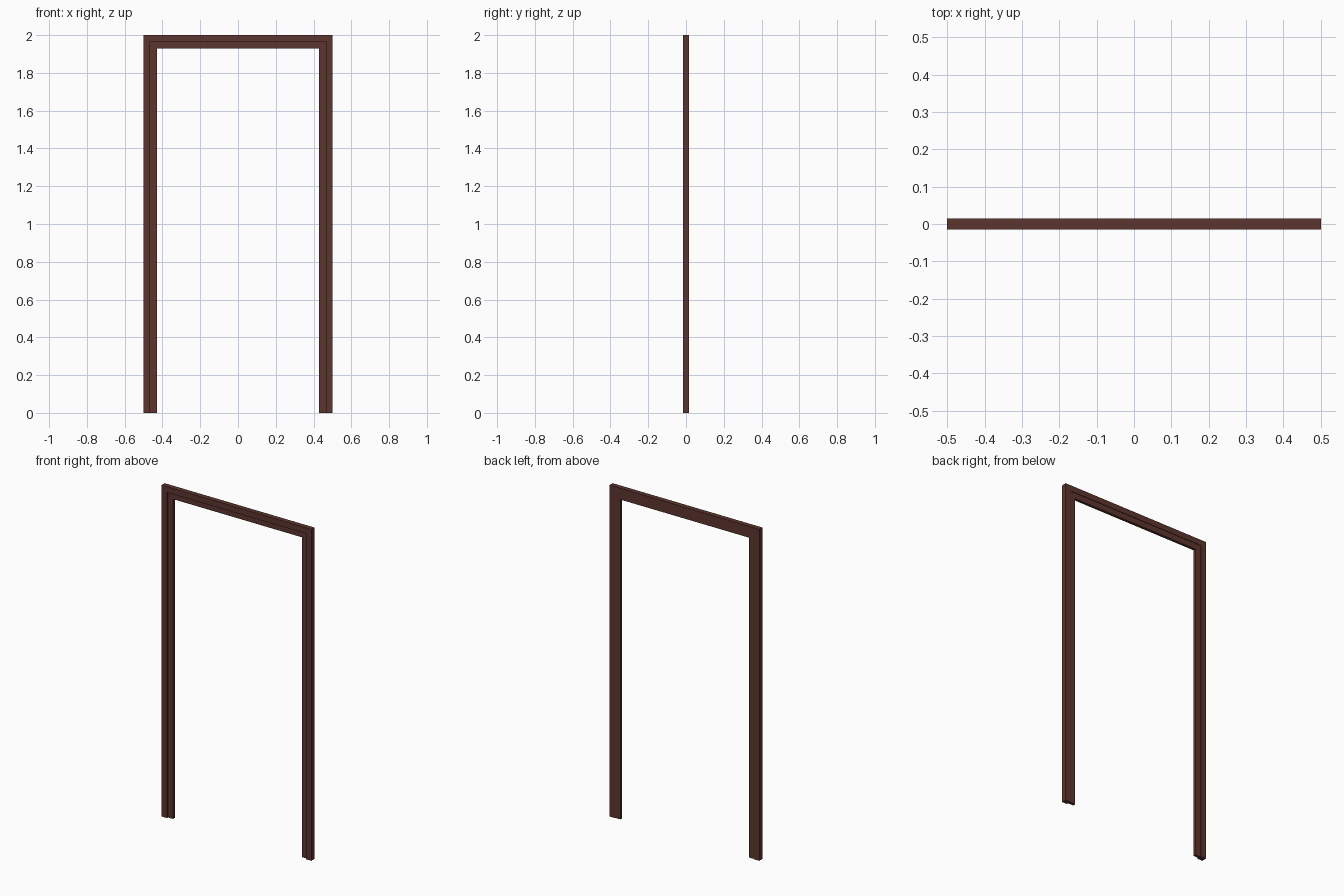
import bpy, bmesh

if "Cube" in bpy.data.objects:
    bpy.data.objects.remove(bpy.data.objects["Cube"])

wood = bpy.data.materials.new("dark_brown_wood")
wood.diffuse_color = (0.107, 0.036, 0.028, 1)
wood.use_nodes = True
wood.node_tree.nodes["Principled BSDF"].inputs["Base Color"].default_value = wood.diffuse_color


def arch(name, outer_x, outer_z, width, y0, y1):
    """Extruded upside-down U, open at the floor."""
    ix, iz = outer_x - width, outer_z - width
    outline = [(-outer_x, 0), (-outer_x, outer_z), (outer_x, outer_z), (outer_x, 0),
               (ix, 0), (ix, iz), (-ix, iz), (-ix, 0)]
    bm = bmesh.new()
    face = bm.faces.new([bm.verts.new((x, y0, z)) for x, z in outline])
    new = bmesh.ops.extrude_face_region(bm, geom=[face])["geom"]
    moved = [v for v in new if isinstance(v, bmesh.types.BMVert)]
    bmesh.ops.translate(bm, verts=moved, vec=(0, y1 - y0, 0))
    bmesh.ops.recalc_face_normals(bm, faces=bm.faces)
    me = bpy.data.meshes.new(name)
    bm.to_mesh(me)
    bm.free()
    me.materials.append(wood)
    ob = bpy.data.objects.new(name, me)
    bpy.context.collection.objects.link(ob)
    return ob


# Full-depth outer casing
arch("outer_frame", 0.5, 2.0, 0.035, -0.015, 0.015)
# Thinner inner stop, set back from the casing faces
arch("inner_stop", 0.465, 1.965, 0.035, -0.005, 0.012)
